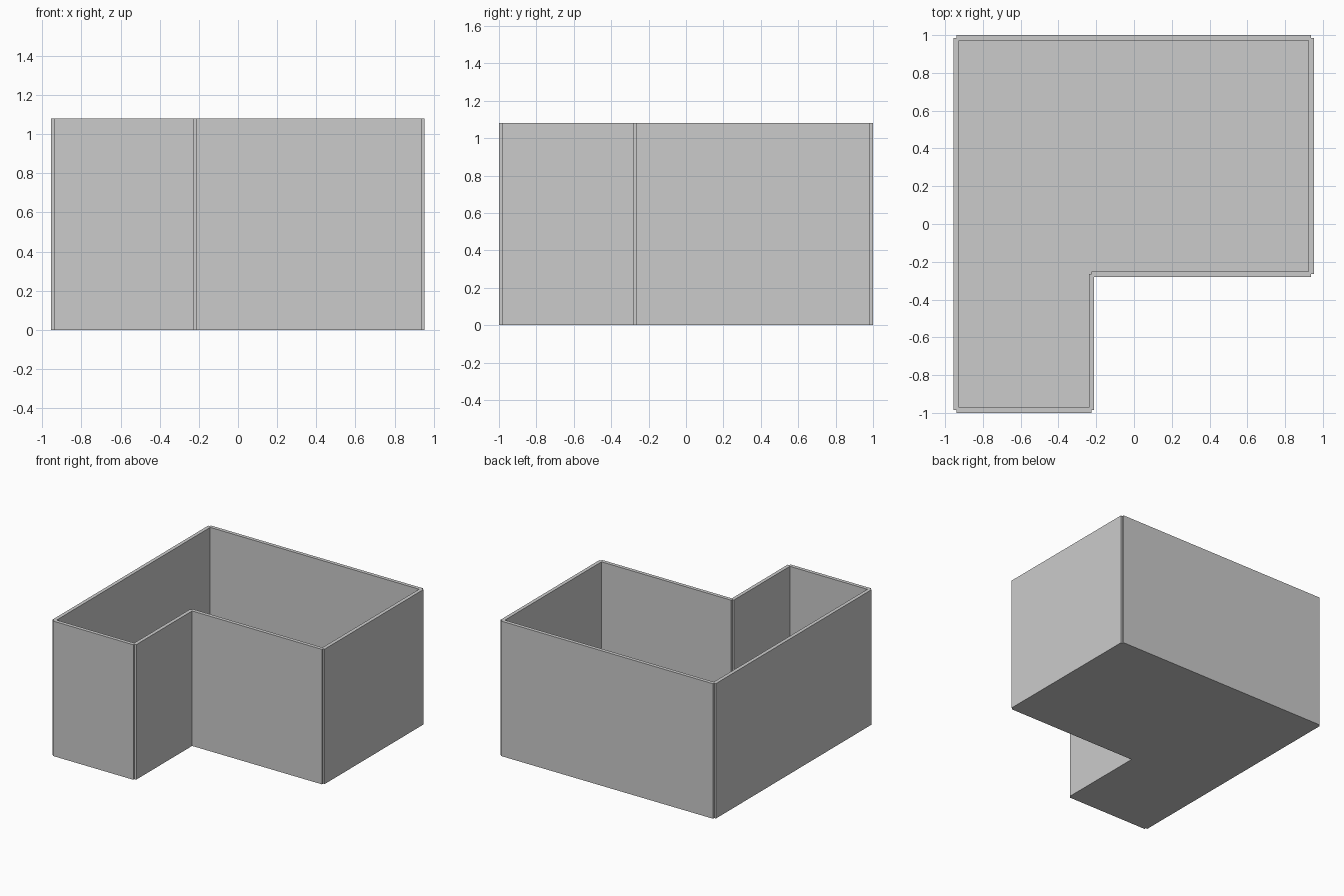
import bpy, bmesh
from mathutils import Vector

if "Cube" in bpy.data.objects:
    bpy.data.objects.remove(bpy.data.objects["Cube"])

HEIGHT, HALF, FLOOR = 1.08, 0.0145, 0.004

grey = bpy.data.materials.new("light grey")
grey.diffuse_color = (0.6, 0.6, 0.6, 1)
grey.use_nodes = True
grey.node_tree.nodes["Principled BSDF"].inputs["Base Color"].default_value = grey.diffuse_color

# Wall centre lines of the L-shaped room, counter-clockwise
plan = [Vector(p) for p in [(-0.94, -0.985), (-0.225, -0.985), (-0.225, -0.265),
                            (0.938, -0.265), (0.938, 0.985), (-0.94, 0.985)]]


def prism(name, outline, height):
    """Extrude a flat outline upward from the ground."""
    bm = bmesh.new()
    face = bm.faces.new([bm.verts.new((p.x, p.y, 0)) for p in outline])
    top = bmesh.ops.extrude_face_region(bm, geom=[face])["geom"]
    bmesh.ops.translate(bm, vec=(0, 0, height),
                        verts=[v for v in top if isinstance(v, bmesh.types.BMVert)])
    bmesh.ops.recalc_face_normals(bm, faces=bm.faces)
    mesh = bpy.data.meshes.new(name)
    bm.to_mesh(mesh)
    bm.free()
    mesh.materials.append(grey)
    obj = bpy.data.objects.new(name, mesh)
    bpy.context.collection.objects.link(obj)


# Thin floor slab
prism("floor", plan, FLOOR)

# One straight wall per side, ending on the centre lines so corners stay notched
names = ["front_wall", "inner_side_wall", "inner_front_wall",
         "right_wall", "back_wall", "left_wall"]
for i, name in enumerate(names):
    a, b = plan[i], plan[(i + 1) % len(plan)]
    d = (b - a).normalized()
    n = Vector((d.y, -d.x)) * HALF
    prism(name, [a + n, b + n, b - n, a - n], HEIGHT)
